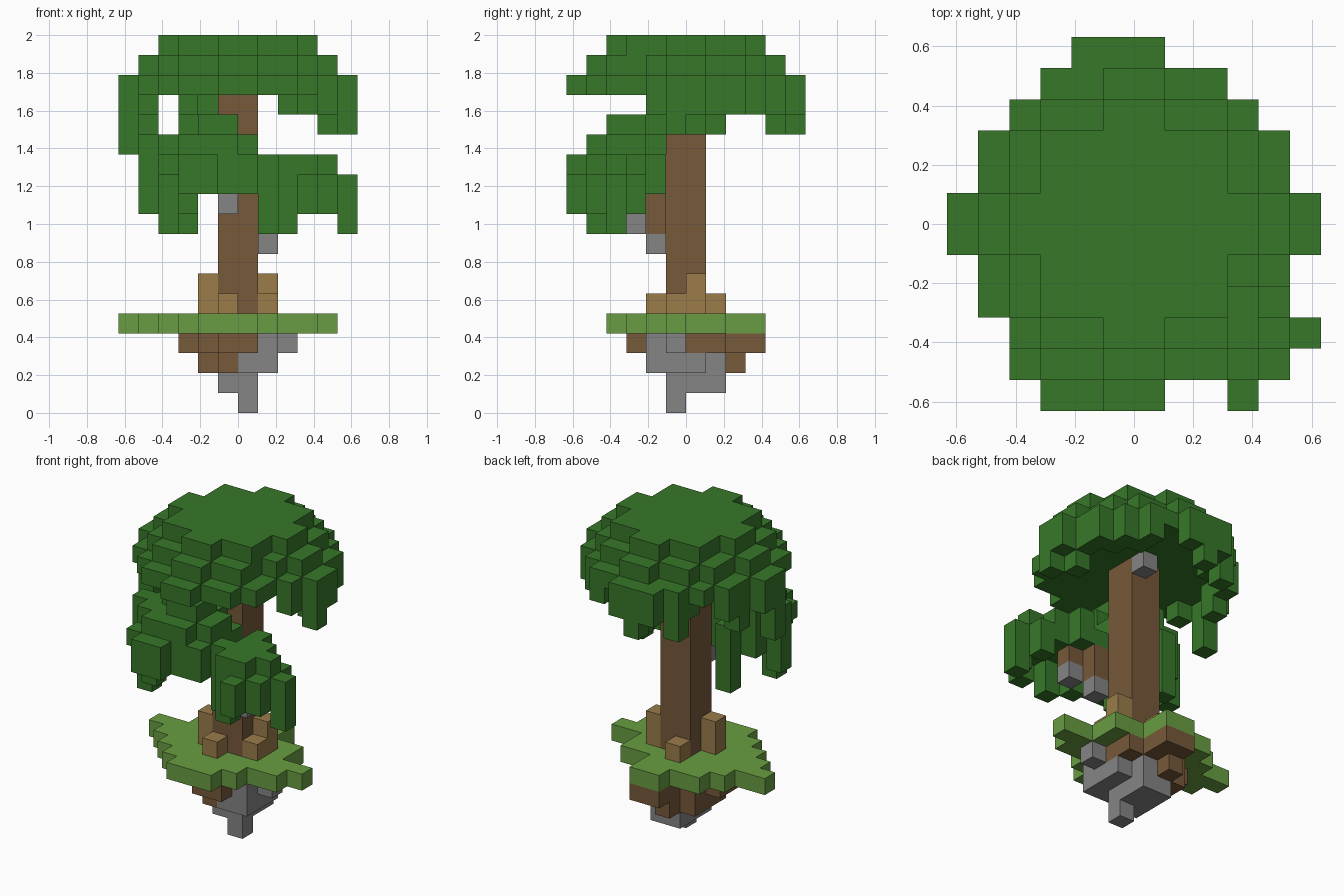
import bpy
import bmesh
from mathutils import Vector

CELL = 2 / 19  # the whole tree is nineteen blocks tall

default_cube = bpy.data.objects.get("Cube")
if default_cube:
    bpy.data.objects.remove(default_cube, do_unlink=True)


def make_material(name, colour):
    material = bpy.data.materials.new(name)
    material.use_nodes = True
    rgba = (*colour, 1)
    material.diffuse_color = rgba
    material.node_tree.nodes["Principled BSDF"].inputs["Base Color"].default_value = rgba
    return material


leaf_green = make_material("leaf green", (.038, .187, .022))
grass_green = make_material("grass green", (.14, .335, .054))
bark_brown = make_material("bark brown", (.185, .1, .042))
root_tan = make_material("root tan", (.325, .203, .068))
stone_grey = make_material("stone grey", (.232, .232, .232))


def box(x, y, z):
    """Blocks inside three inclusive index ranges."""
    return {(i, j, k)
            for i in range(x[0], x[1] + 1)
            for j in range(y[0], y[1] + 1)
            for k in range(z[0], z[1] + 1)}


def disc(level, half_widths):
    """Round slab, mirrored in both directions, from half widths per row."""
    blocks = set()
    for row, half in enumerate(half_widths):
        for j in (row, -row - 1):
            blocks |= box((-half, half - 1), (j, j), (level, level))
    return blocks


def slab(level, front, rows):
    """Irregular slab, one left-to-right span per row, starting at the front."""
    blocks = set()
    for step, span in enumerate(rows):
        blocks |= box(span, (front + step,) * 2, (level, level))
    return blocks


def columns(bottom, top, places):
    return {(i, j, k) for i, j in places for k in range(bottom, top + 1)}


def build(name, blocks, material):
    """Join blocks into one mesh, keeping only the outer faces."""
    bm = bmesh.new()
    corners = {}

    def corner(point):
        key = tuple(point)
        if key not in corners:
            corners[key] = bm.verts.new(Vector(key) * CELL)
        return corners[key]

    for block in sorted(blocks):
        for axis in range(3):
            u, w = (axis + 1) % 3, (axis + 2) % 3
            for side in (0, 1):
                neighbour = list(block)
                neighbour[axis] += side * 2 - 1
                if tuple(neighbour) in blocks:
                    continue
                loop = []
                for du, dw in ((0, 0), (1, 0), (1, 1), (0, 1)):
                    point = list(block)
                    point[axis] += side
                    point[u] += du
                    point[w] += dw
                    loop.append(corner(point))
                bm.faces.new(loop if side else loop[::-1])
    mesh = bpy.data.meshes.new(name)
    bm.to_mesh(mesh)
    bm.free()
    mesh.materials.append(material)
    obj = bpy.data.objects.new(name, mesh)
    bpy.context.collection.objects.link(obj)
    return obj


# Crown: three stepped discs, one notch, and leaves hanging from the rim
crown = disc(18, [4, 3, 3, 1])
crown |= disc(17, [5, 4, 4, 3, 1])
crown |= disc(16, [6, 5, 5, 4, 3, 1])
crown -= {(3, -3, 17), (4, -3, 16)}
crown.add((-2, 5, 16))
crown |= columns(15, 15, [(2, 4), (2, 3), (3, 3), (3, 2), (4, 2), (5, 0), (4, 1),
                          (4, -2), (-5, 2), (-5, -2), (-6, 0), (-2, 5), (0, 5),
                          (-2, 4), (-3, 3)])
crown |= columns(14, 15, [(5, -1), (4, 0), (-1, 5), (-3, 4), (-5, 1)])
crown |= columns(13, 15, [(-6, -1)])
build("crown", crown, leaf_green)

# Lower foliage clump at the front right of the trunk
large_clump = slab(14, -4, [(-2, -1), (-3, -1), (-3, -2)])
large_clump |= slab(13, -5, [(-3, -1), (-4, 0), (-5, 0), (-4, -1)])
large_clump |= slab(12, -6, [(-3, -2), (-4, 0), (-4, 0), (-5, 0), (-4, 0)])
large_clump |= slab(11, -6, [(-3, -2), (-3, 0), (-4, 0), (-5, 0), (-4, 0)])
large_clump |= columns(10, 10, [(-5, -3), (-3, -5)])
large_clump |= columns(9, 10, [(-4, -4)])
large_clump |= columns(9, 12, [(-3, -1)])
build("large_leaf_clump", large_clump, leaf_green)

# Smaller foliage clump at the front left
small_clump = slab(12, -5, [(2, 3), (1, 4), (2, 3), (2, 2)])
small_clump |= slab(11, -6, [(3, 3), (2, 4), (1, 5), (1, 4), (1, 2)])
small_clump |= columns(10, 10, [(3, -6), (4, -5), (4, -3)])
small_clump |= columns(9, 10, [(1, -4), (2, -5), (5, -4)])
build("small_leaf_clump", small_clump, leaf_green)

# Trunk, branch and stone tips
build("trunk", box((-1, 0), (-1, 0), (5, 15)), bark_brown)
build("branch", columns(9, 10, [(1, -2)]) | {(2, -3, 10)}, bark_brown)
build("branch_stones", {(1, -2, 8), (2, -3, 9), (-1, -2, 10), (0, 1, 15)}, stone_grey)

# Roots around the trunk foot
roots = columns(5, 6, [(1, 0), (-2, -1)])
roots |= columns(5, 5, [(1, -1), (-1, -2), (-1, 1)])
build("roots", roots, root_tan)

# Floating island: grass, soil, then rock
grass = slab(4, -4, [(-2, 0), (-3, 1), (-4, 3), (-5, 4),
                     (-6, 2), (-4, 2), (-3, 0), (-1, 0)])
build("grass", grass, grass_green)

soil = slab(3, -3, [(-1, 0), (-2, 0), (-3, 0), (-3, 1), (-2, 1), (-1, 0), (-1, 0)])
soil |= slab(2, -2, [(-1, -1), (-2, -1), (-2, -1), (-2, -1), (-1, -1)])
build("soil", soil, bark_brown)

rock = slab(3, -2, [(1, 1), (1, 2)])
rock |= slab(2, -2, [(0, 1), (0, 1), (0, 1), (0, 0)])
rock |= slab(1, -1, [(-1, 0), (-1, 0), (-1, 0)])
rock.add((0, -1, 0))
build("rock", rock, stone_grey)
